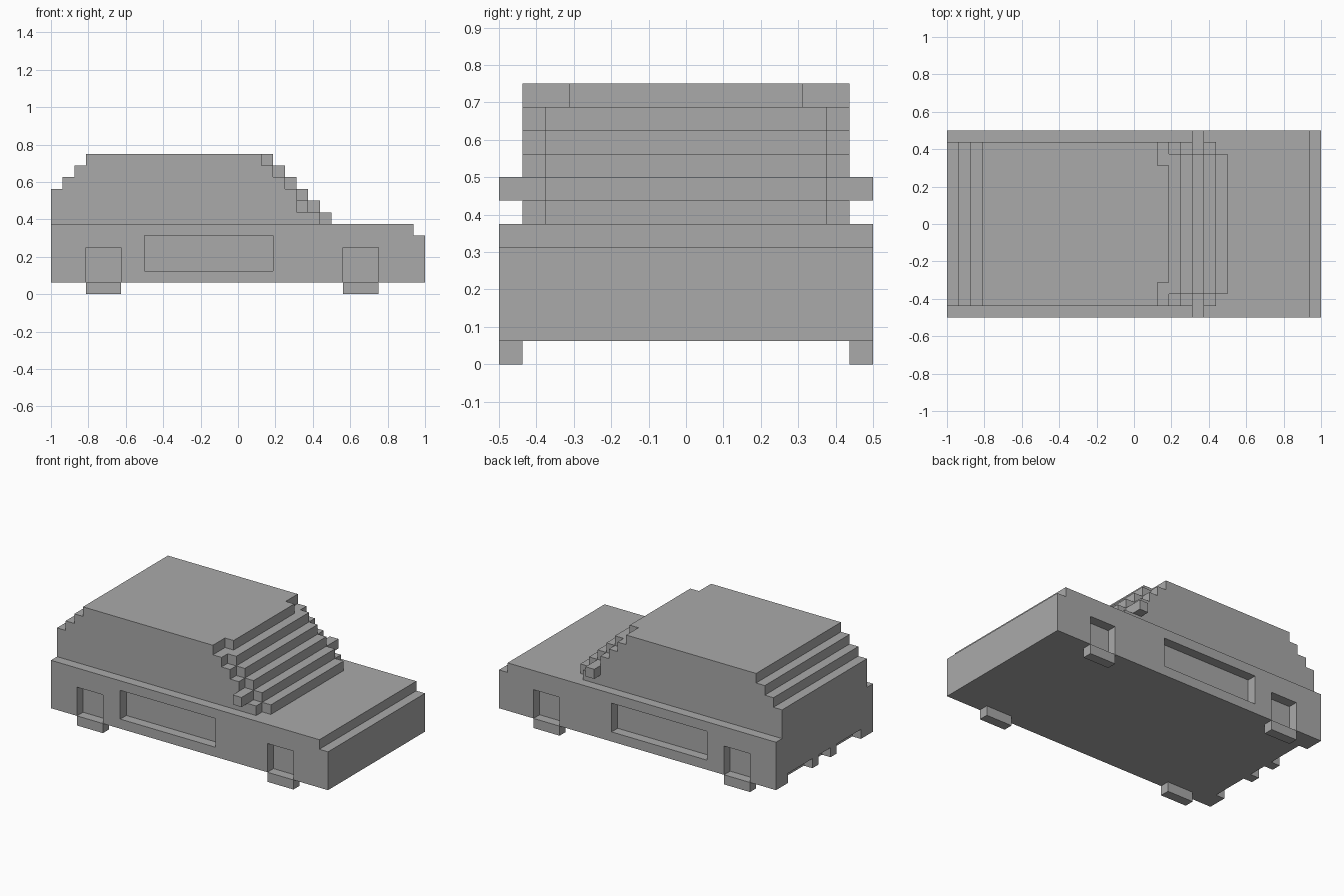
import bpy, bmesh

if "Cube" in bpy.data.objects:
    bpy.data.objects.remove(bpy.data.objects["Cube"])

U = 1 / 16  # one block of the model's grid

paint = bpy.data.materials.new("plain grey")
paint.diffuse_color = (0.4, 0.4, 0.4, 1)
paint.use_nodes = True
paint.node_tree.nodes["Principled BSDF"].inputs["Base Color"].default_value = paint.diffuse_color


def finish(name, bm):
    bmesh.ops.recalc_face_normals(bm, faces=bm.faces)
    mesh = bpy.data.meshes.new(name)
    bm.to_mesh(mesh)
    bm.free()
    mesh.materials.append(paint)
    obj = bpy.data.objects.new(name, mesh)
    bpy.context.collection.objects.link(obj)
    return obj


def boxes(name, spans):
    """One object of boxes, each (x0, x1, y0, y1, z0, z1) in grid blocks."""
    bm = bmesh.new()
    for x0, x1, y0, y1, z0, z1 in spans:
        for v in bmesh.ops.create_cube(bm, size=1)["verts"]:
            v.co = (U * (x1 if v.co.x > 0 else x0),
                    U * (y1 if v.co.y > 0 else y0),
                    U * (z1 if v.co.z > 0 else z0))
    return finish(name, bm)


def extrude(name, profile, half_width):
    """Side profile (x, z) extruded across the car."""
    bm = bmesh.new()
    face = bm.faces.new([bm.verts.new((x * U, -half_width * U, z * U)) for x, z in profile])
    new = bmesh.ops.extrude_face_region(bm, geom=[face])["geom"]
    bmesh.ops.translate(bm, vec=(0, 2 * half_width * U, 0),
                        verts=[g for g in new if isinstance(g, bmesh.types.BMVert)])
    return finish(name, bm)


def both(x0, x1, y0, y1, z0, z1):
    return [(x0, x1, y0, y1, z0, z1), (x0, x1, -y1, -y0, z0, z1)]


# Lower body with stepped nose
body = extrude("body", [(-16, 1), (16, 1), (16, 5), (15, 5), (15, 6), (-16, 6)], 8)

# Wheel wells, door recesses and notches under the tail (around two exhausts)
wheel_spans = [(-13, -10), (9, 12)]
cuts = both(-8, 3, 7, 9, 2, 5)
for a, b in wheel_spans:
    cuts += both(a, b, 7, 9, 0, 4)
cuts += both(-17, -15, 2, 6, 0, 2) + [(-17, -15, -1, 1, 0, 2)]
cutter = boxes("body_cutter", cuts)
cutter.hide_render = True
mod = body.modifiers.new("recesses", "BOOLEAN")
mod.operation, mod.solver, mod.object = "DIFFERENCE", "EXACT", cutter
bpy.context.view_layer.objects.active = body
bpy.ops.object.modifier_apply(modifier=mod.name)
bpy.data.objects.remove(cutter)

# Cabin with stepped rear and stepped windscreen pillars
profile = [(-16, 6)]
for i in range(6):
    profile += [(7 - i, 6 + i), (7 - i, 7 + i)]
profile += [(-13, 12), (-13, 11), (-14, 11), (-14, 10), (-15, 10), (-15, 9), (-16, 9)]
extrude("cabin", profile, 7)

# Windscreen stands one block ahead of the pillars, narrower at the roof
boxes("windscreen", [(7 - i, 8 - i, -w, w, 6 + i, 7 + i)
                     for i, w in enumerate([6, 6, 6, 6, 6, 5])])

# Wheels and side mirrors
for label, (a, b) in zip(("rear", "front"), wheel_spans):
    boxes(label + "_wheels", both(a, b, 7, 8, 0, 1))
boxes("side_mirrors", both(5, 6, 7, 8, 7, 8))
